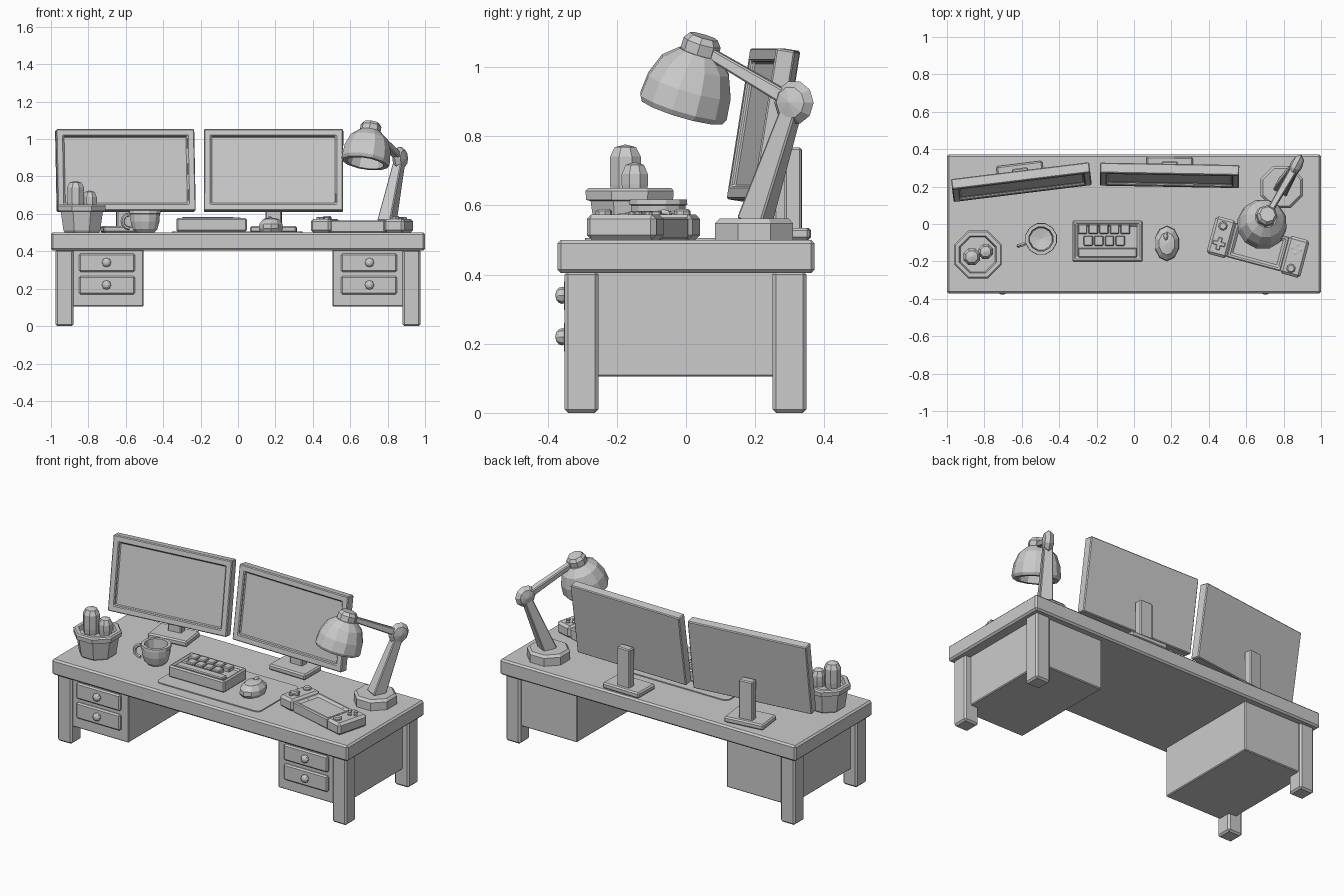
import bpy, bmesh
from math import radians, cos, sin, pi
from mathutils import Matrix, Vector

if "Cube" in bpy.data.objects:
    bpy.data.objects.remove(bpy.data.objects["Cube"])

I = Matrix.Identity(4)
T = lambda x, y, z: Matrix.Translation((x, y, z))
R = lambda deg, axis: Matrix.Rotation(radians(deg), 4, axis)


def finish(name, bm, m=I, bevel=0):
    bmesh.ops.recalc_face_normals(bm, faces=bm.faces)
    me = bpy.data.meshes.new(name)
    bm.to_mesh(me)
    bm.free()
    ob = bpy.data.objects.new(name, me)
    bpy.context.collection.objects.link(ob)
    ob.matrix_world = m
    if bevel:
        mod = ob.modifiers.new("bevel", 'BEVEL')
        mod.width, mod.segments, mod.limit_method = bevel, 1, 'ANGLE'
    return ob


def box(name, x, y, z, m=I, bevel=0.007, recess=None, round_z=0):
    """Box from (min, max) ranges; recess = (normal, inset, depth)."""
    bm = bmesh.new()
    size = Matrix.Diagonal((x[1] - x[0], y[1] - y[0], z[1] - z[0], 1))
    bmesh.ops.create_cube(bm, size=1, matrix=T(sum(x) / 2, sum(y) / 2, sum(z) / 2) @ size)
    bm.normal_update()
    if recess:
        n, inset, depth = recess
        f = [f for f in bm.faces if f.normal.dot(Vector(n)) > 0.9]
        bmesh.ops.inset_region(bm, faces=f, thickness=inset, use_even_offset=True)
        bmesh.ops.inset_region(bm, faces=f, thickness=0.001, depth=-depth, use_even_offset=True)
    if round_z:
        e = [e for e in bm.edges if abs(e.verts[0].co.z - e.verts[1].co.z) > 1e-4]
        bmesh.ops.bevel(bm, geom=e, offset=round_z, segments=3, profile=0.5, affect='EDGES')
    return finish(name, bm, m, bevel)


def lathe(name, profile, sides, m=I, bevel=0):
    """Revolve (radius, height) points around z; radius 0 makes a pole."""
    bm = bmesh.new()
    rings = []
    for r, h in profile:
        if r == 0:
            rings.append([bm.verts.new((0, 0, h))] * sides)
        else:
            rings.append([bm.verts.new((r * cos(2 * pi * (i + .5) / sides),
                                        r * sin(2 * pi * (i + .5) / sides), h)) for i in range(sides)])
    for a, b in zip(rings, rings[1:]):
        for i in range(sides):
            j = (i + 1) % sides
            bm.faces.new(list(dict.fromkeys((a[i], a[j], b[j], b[i]))))
    return finish(name, bm, m, bevel)


def ball(name, m, u=8, v=6):
    bm = bmesh.new()
    bmesh.ops.create_uvsphere(bm, u_segments=u, v_segments=v, radius=1)
    return finish(name, bm, m)


def bar(name, a, b, ra, rb, heading):
    """Tapered square bar from a to b, one side facing the heading."""
    a, b = Vector(a), Vector(b)
    z = (b - a).normalized()
    x = Vector(heading).cross(z).normalized()
    y = z.cross(x)
    m = Matrix((x, y, z)).transposed().to_4x4()
    m.translation = a
    h, k = ra * 1.414, rb * 1.414
    return lathe(name, [(0, 0), (h, 0), (k, (b - a).length), (0, (b - a).length)], 4, m, 0.005)


# Desk
box("desk_top", (-1, 1), (-.372, .372), (.405, .5), bevel=.01)
for s, side in ((-1, "left"), (1, "right")):
    mx = lambda a, b: tuple(sorted((s * a, s * b)))
    box(side + "_front_leg", mx(.88, .976), (-.351, -.253), (0, .41), bevel=.01)
    box(side + "_back_leg", mx(.88, .976), (.25, .348), (0, .41), bevel=.01)
    box(side + "_drawer_box", mx(.505, .935), (-.335, .33), (.105, .41), bevel=.005)
    for i, z in enumerate((.34, .22)):
        box(f"{side}_drawer_{i}", mx(.552, .85), (-.352, -.33), (z - .05, z + .048), bevel=.008)
        ball(f"{side}_knob_{i}", T(s * .703, -.358, z) @ R(90, 'X') @ Matrix.Diagonal((.025, .025, .02, 1)))

# Monitors
for side, x, y, a in (("left", -.602, .224, 7), ("right", .19, .26, -1)):
    m = T(x, y, 0) @ R(a, 'Z')
    box(side + "_monitor", (-.372, .372), (-.028, .028), (-.221, .221), m @ T(0, 0, .832) @ R(-9, 'X'),
        bevel=.005, recess=((0, -1, 0), .038, .016))
    box(side + "_stand_column", (-.043, .043), (.025, .075), (.51, .767), m, .006)
    box(side + "_stand_base", (-.124, .124), (-.06, .1), (.5, .535), m, .008)

# Mouse pad, keyboard, mouse
box("mouse_pad", (-.352, .345), (-.292, .107), (.498, .506), bevel=0, round_z=.03)
box("keyboard", (-.33, .047), (-.202, .018), (.505, .577), bevel=.008, recess=((0, 0, 1), .022, .018))
for row, (n, x0, y) in enumerate(((5, -.3, -.027), (4, -.27, -.09))):
    for i in range(n):
        box(f"key_{row}_{i}", (x0 + i * .057, x0 + i * .057 + .05), (y - .027, y + .027), (.55, .583), bevel=.005)
box("space_key", (-.3, .017), (-.178, -.128), (.55, .58), bevel=.005)
lathe("mouse", [(0, 0), (.9, 0), (1, .015), (.97, .04), (.65, .067), (0, .075)], 10,
      T(.176, -.104, .506) @ Matrix.Diagonal((.067, .094, 1, 1)))
ball("mouse_wheel", T(.17, -.065, .575) @ Matrix.Diagonal((.012, .025, .013, 1)))

# Cup with half-ring handle
cup = T(-.497, -.08, .5)
lathe("cup", [(0, 0), (.05, 0), (.068, .018), (.08, .06), (.082, .1), (.087, .102), (.085, .117),
              (.066, .117), (.06, .04), (0, .03)], 12, cup)
bpy.ops.mesh.primitive_torus_add(major_segments=12, minor_segments=6, major_radius=.037, minor_radius=.011)
handle = bpy.context.object
handle.name = "cup_handle"
bm = bmesh.new()
bm.from_mesh(handle.data)
bmesh.ops.delete(bm, geom=[v for v in bm.verts if v.co.x < -.012], context='VERTS')
bm.to_mesh(handle.data)
bm.free()
handle.matrix_world = cup @ R(197, 'Z') @ T(.089, 0, .06) @ R(90, 'X')

# Potted cactus
pot = T(-.835, -.163, .5)
lathe("plant_pot", [(0, 0), (.098, 0), (.106, .01), (.122, .112), (.136, .116), (.138, .142), (.13, .15),
                    (.108, .15), (.1, .125), (0, .125)], 8, pot)
for name, x, y, r, h in (("tall_cactus", -.868, -.175, .048, .776), ("small_cactus", -.793, -.148, .041, .725)):
    lathe(name, [(0, .6), (r * .85, .6), (r, .66), (r, h - .035), (r * .7, h - .008), (0, h)], 8, T(x, y, 0))

# Desk lamp
lathe("lamp_base", [(0, 0), (.122, 0), (.122, .048), (.108, .062), (0, .062)], 8, T(.79, .197, .5))
head = Vector((.46, .89, 0))
joint = (.867, .312, .897)
bar("lamp_lower_arm", (.795, .197, .55), joint, .04, .024, head)
bar("lamp_upper_arm", joint, (.72, .06, 1.045), .021, .016, head)
ball("lamp_joint", T(*joint) @ R(-27.3, 'Z') @ R(90, 'Y') @ Matrix.Diagonal((.064, .064, .034, 1)), 10, 4)
down = Vector((-.15, -.28, -.95))
shade = T(.714, .052, 1.088) @ down.to_track_quat('Z', 'Y').to_matrix().to_4x4()
lathe("lamp_cap", [(0, 0), (.042, 0), (.056, .018), (.056, .07), (0, .07)], 8, shade)
lathe("lamp_shade", [(0, .05), (.06, .05), (.104, .088), (.128, .15), (.134, .212), (.125, .228),
                     (.1, .228), (.092, .15), (.05, .09), (0, .085)], 12, shade)
ball("lamp_bulb", shade @ T(0, 0, .15) @ Matrix.Scale(.05, 4))

# Handheld game pad with screen
pad = T(.663, -.123, .5) @ R(-15, 'Z')
box("handheld_body", (-.15, .15), (-.095, .095), (0, .065), pad, .006, ((0, 0, 1), .022, .012))
for side, x in (("left", -.203), ("right", .203)):
    box(side + "_grip", (x - .056, x + .056), (-.104, .104), (0, .074), pad, .014)
for name, x, y in (("left_stick", -.21, .06), ("right_stick", .2, -.065)):
    lathe(name, [(0, .07), (.024, .07), (.024, .083), (.017, .089), (0, .089)], 8, pad @ T(x, y, 0))
box("dpad_across", (-.24, -.172), (-.047, -.025), (.07, .084), pad, .003)
box("dpad_along", (-.217, -.195), (-.07, -.002), (.07, .084), pad, .003)
for i, (dx, dy) in enumerate(((.024, 0), (-.024, 0), (0, .024), (0, -.024))):
    lathe(f"button_{i}", [(0, .07), (.012, .07), (.012, .081), (0, .084)], 8, pad @ T(.2 + dx, .045 + dy, 0))
